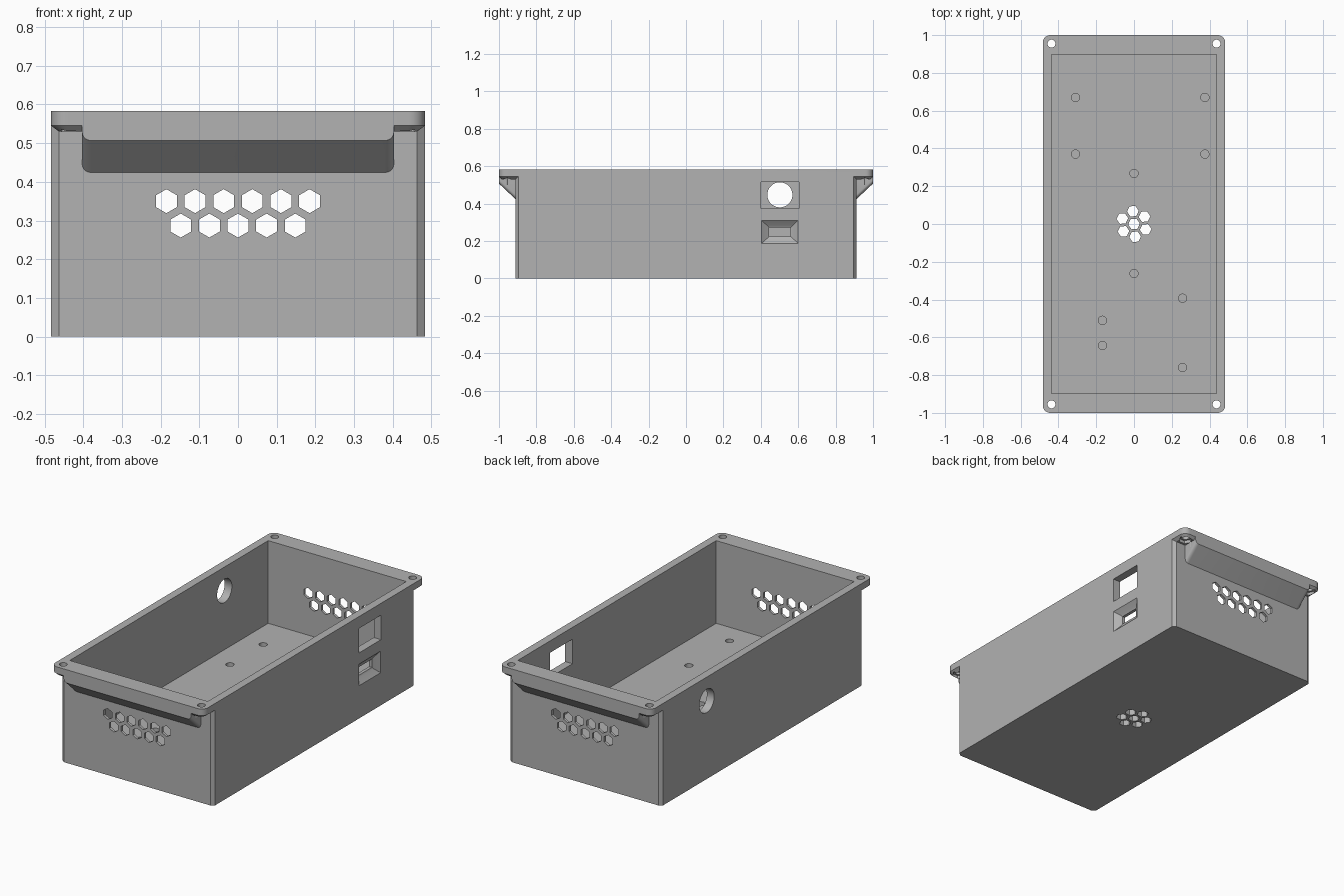
import bpy, bmesh
from math import pi, sin, cos, radians
from mathutils import Vector

if "Cube" in bpy.data.objects:
    bpy.data.objects.remove(bpy.data.objects["Cube"])

grey = bpy.data.materials.new("matte grey plastic")
grey.use_nodes = True
colour = (0.445, 0.445, 0.445, 1)
grey.diffuse_color = colour
grey.node_tree.nodes["Principled BSDF"].inputs["Base Color"].default_value = colour

W, END, LIP, TOP, FLOOR = 0.483, 0.912, 1.0, 0.583, 0.11


def loft(name, rings):
    """Closed solid through rings of equal point count."""
    bm = bmesh.new()
    loops = [[bm.verts.new(p) for p in ring] for ring in rings]
    n = len(loops[0])
    for a, b in zip(loops, loops[1:]):
        for i in range(n):
            bm.faces.new((a[i], a[(i + 1) % n], b[(i + 1) % n], b[i]))
    bm.faces.new(loops[0])
    bm.faces.new(loops[-1])
    bmesh.ops.recalc_face_normals(bm, faces=bm.faces)
    mesh = bpy.data.meshes.new(name)
    bm.to_mesh(mesh)
    bm.free()
    mesh.materials.append(grey)
    obj = bpy.data.objects.new(name, mesh)
    bpy.context.collection.objects.link(obj)
    return obj


def combine(target, other, operation):
    mod = target.modifiers.new("combine", "BOOLEAN")
    mod.operation, mod.solver, mod.object = operation, "EXACT", other
    bpy.context.view_layer.objects.active = target
    bpy.ops.object.modifier_apply(modifier=mod.name)
    bpy.data.objects.remove(other)


def rounded_rect(x, y, r, z, steps=8):
    pts = []
    for k, (sx, sy) in enumerate([(1, 1), (-1, 1), (-1, -1), (1, -1)]):
        for i in range(steps + 1):
            a = (k + i / steps) * pi / 2
            pts.append((sx * (x - r) + r * cos(a), sy * (y - r) + r * sin(a), z))
    return pts


def chamfered_rect(x, y, cx, cy, z):
    return [(x, y - cy, z), (x - cx, y, z), (cx - x, y, z), (-x, y - cy, z),
            (-x, cy - y, z), (cx - x, -y, z), (x - cx, -y, z), (x, cy - y, z)]


def box_ring(y0, y1, z0, z1, x):
    return [(x, y0, z0), (x, y1, z0), (x, y1, z1), (x, y0, z1)]


def drill(target, centre, axis, depth, radius, sides, turn=0.0):
    """Cut a regular prism from centre, running depth along +axis."""
    axis_v = Vector([axis == a for a in "xyz"])
    u = Vector((0, 1, 0)) if axis == "x" else Vector((1, 0, 0))
    v = axis_v.cross(u)
    ring = [Vector(centre) + radius * (cos(turn + t * 2 * pi / sides) * u +
            sin(turn + t * 2 * pi / sides) * v) for t in range(sides)]
    combine(target, loft("cutter", [ring, [p + depth * axis_v for p in ring]]), "DIFFERENCE")


# Box body with chamfered corners
box = loft("enclosure_box", [chamfered_rect(W, END, 0.02, 0.016, z) for z in (0, 0.565)])

# Overhanging rim with a bevelled underside
rim = loft("rim", [rounded_rect(W - 0.02, LIP - 0.015, 0.025, 0.53),
                   rounded_rect(W, LIP, 0.04, 0.545),
                   rounded_rect(W, LIP, 0.04, TOP)])
combine(box, rim, "UNION")

# Sloped support under each end of the rim, rounded along its lower edges
for side in (-1, 1):
    rings = []
    for y, low in ((LIP, 0.507), (END - 0.01, 0.415)):
        ring = [(0.403, side * y, 0.57), (-0.403, side * y, 0.57)]
        for k in (2, 3):
            for i in range(7):
                a = (k + i / 6) * pi / 2
                cx = -0.381 if k == 2 else 0.381
                ring.append((cx + 0.022 * cos(a), side * y, low + 0.022 + 0.022 * sin(a)))
        rings.append(ring)
    combine(box, loft("rim_support", rings), "UNION")

# Inner cavity
combine(box, loft("cavity", [[(x, y, z) for x, y in
        ((0.437, 0.897), (-0.437, 0.897), (-0.437, -0.897), (0.437, -0.897))]
        for z in (FLOOR, 0.7)]), "DIFFERENCE")

# Corner screw holes with nut pockets below
for sx in (-1, 1):
    for sy in (-1, 1):
        at = (sx * 0.437, sy * 0.955)
        drill(box, (*at, 0.5), "z", 0.2, 0.021, 24)
        drill(box, (*at, 0.5), "z", 0.048, 0.036, 6)

# Honeycomb vents in both ends
for side in (-1, 1):
    for count, z in ((6, 0.35), (5, 0.287)):
        for i in range(count):
            x = (i - (count - 1) / 2) * 0.074
            drill(box, (x, side * 0.905 - 0.03, z), "y", 0.06, 0.031, 6, pi / 2)

# Honeycomb vent through the floor
turn = radians(95)
drill(box, (0, 0, -0.1), "z", 0.3, 0.031, 6, turn + pi / 6)
for i in range(6):
    a = turn + i * pi / 3
    drill(box, (0.068 * cos(a), 0.068 * sin(a), -0.1), "z", 0.3, 0.031, 6, turn + pi / 6)

# Blind mounting holes in the floor
mounts = [(x, y) for x in (-0.31, 0.375) for y in (0.37, 0.67)]
mounts += [(0, 0.268), (0, -0.262), (0.257, -0.393), (0.257, -0.76),
           (-0.167, -0.51), (-0.167, -0.643)]
for x, y in mounts:
    drill(box, (x, y, 0.04), "z", 0.2, 0.022, 24)

# Round socket hole on one side, square switch window on the other
drill(box, (-0.6, 0.502, 0.447), "x", 0.25, 0.067, 48)
combine(box, loft("window", [box_ring(0.402, 0.603, 0.375, 0.515, x) for x in (0.4, 0.55)]),
        "DIFFERENCE")

# Stepped, tapered connector port
combine(box, loft("port", [box_ring(0.403, 0.6, 0.187, 0.311, 0.5),
                           box_ring(0.403, 0.6, 0.187, 0.311, W),
                           box_ring(0.434, 0.571, 0.214, 0.283, 0.46),
                           box_ring(0.445, 0.56, 0.225, 0.272, 0.455),
                           box_ring(0.445, 0.56, 0.225, 0.272, 0.4)]), "DIFFERENCE")

bpy.ops.object.select_all(action="DESELECT")
box.select_set(True)
bpy.context.view_layer.objects.active = box
bpy.ops.object.shade_smooth_by_angle(angle=radians(25))
